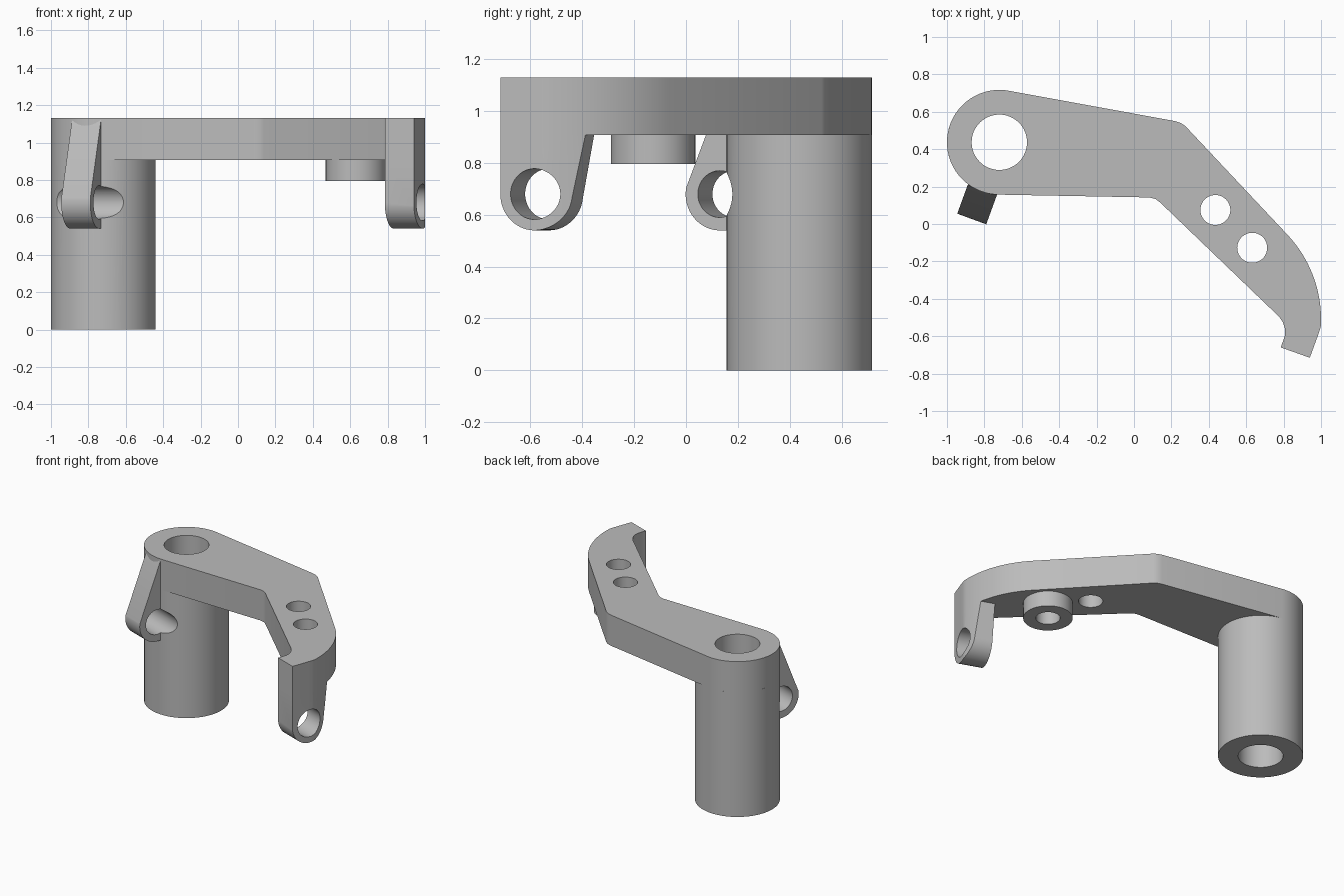
import bpy, bmesh, math
from mathutils import Matrix, Vector

if "Cube" in bpy.data.objects:
    bpy.data.objects.remove(bpy.data.objects["Cube"], do_unlink=True)

grey = bpy.data.materials.new("grey plastic")
grey.use_nodes = True
COLOUR = (0.5, 0.5, 0.5, 1)
grey.diffuse_color = COLOUR
grey.node_tree.nodes["Principled BSDF"].inputs["Base Color"].default_value = COLOUR

BOTTOM, TOP = 0.907, 1.13
POST = Vector((-0.72, 0.437, 0))
RADIUS = 0.28
TILT = math.radians(-20)          # both lugs are turned by this angle
LUG_WIDTH = 0.165


def prism(name, points, low, high, matrix=Matrix()):
    """Extrude a flat outline from low to high along its local z."""
    bm = bmesh.new()
    face = bm.faces.new([bm.verts.new((x, y, low)) for x, y in points])
    out = bmesh.ops.extrude_face_region(bm, geom=[face])
    top = [v for v in out["geom"] if isinstance(v, bmesh.types.BMVert)]
    bmesh.ops.translate(bm, verts=top, vec=(0, 0, high - low))
    bmesh.ops.recalc_face_normals(bm, faces=bm.faces)
    bm.transform(matrix)
    mesh = bpy.data.meshes.new(name)
    bm.to_mesh(mesh)
    bm.free()
    mesh.materials.append(grey)
    obj = bpy.data.objects.new(name, mesh)
    bpy.context.collection.objects.link(obj)
    return obj


def arc(cx, cy, r, start, end, steps):
    angles = [math.radians(start + (end - start) * i / steps) for i in range(steps + 1)]
    return [(cx + r * math.cos(a), cy + r * math.sin(a)) for a in angles]


def disc(x, y, r, steps=64):
    return arc(x, y, r, 0, 360, steps)[:-1]


def boolean(obj, cutter, operation="DIFFERENCE"):
    """Apply one boolean and discard the helper."""
    mod = obj.modifiers.new("cut", "BOOLEAN")
    mod.operation, mod.solver, mod.object = operation, "EXACT", cutter
    cutter.hide_render = True
    bpy.context.view_layer.update()
    mesh = bpy.data.meshes.new_from_object(
        obj.evaluated_get(bpy.context.evaluated_depsgraph_get()))
    obj.modifiers.clear()
    obj.data = mesh
    bpy.data.objects.remove(cutter, do_unlink=True)


def lug_frame(x, y):
    """Local x runs back along the lug, local y is up, local z is its width."""
    turn = Matrix.Rotation(TILT, 4, "Z")
    axes = Matrix(((0, 0, 1, 0), (1, 0, 0, 0), (0, 1, 0, 0), (0, 0, 0, 1)))
    return Matrix.Translation((x, y, 0)) @ turn @ axes


# Arm outline: round end, bent middle, curved tip
outline = arc(POST.x, POST.y, RADIUS, 79.5, 269, 48)
outline += [(0.08, 0.142), (0.115, 0.134), (0.14, 0.115)]
outline += [(0.775, -0.495), (0.796, -0.525), (0.807, -0.56), (0.807, -0.595)]
outline += [(0.785, -0.66), (0.94, -0.715), (0.982, -0.6), (0.994, -0.565)]
outline += arc(0.34, -0.51, 0.66, -3, 43, 20)
outline += [(0.275, 0.523), (0.25, 0.54), (0.22, 0.55)]

arm = prism("arm_plate", outline, BOTTOM, TOP)
post = prism("post", disc(POST.x, POST.y, RADIUS, 96), 0, BOTTOM)
boss = prism("boss", disc(0.632, -0.127, 0.163), 0.795, BOTTOM)

# Vertical holes
BORES = ((POST.x, POST.y, 0.148, (arm, post)),
         (0.435, 0.075, 0.08, (arm,)),
         (0.632, -0.127, 0.08, (arm, boss)))
for x, y, r, parts in BORES:
    for part in parts:
        boolean(part, prism("bore_cutter", disc(x, y, r), -0.5, 1.5))

# Tip lug: straight front, sloped back, trimmed to the arm outline
tip = lug_frame(0.785, -0.66)
profile = [(0, BOTTOM)] + arc(0.14, 0.68, 0.14, 180, 354, 32) + [(0.325, BOTTOM)]
tip_lug = prism("tip_lug", profile, 0, LUG_WIDTH, tip)
boolean(tip_lug, prism("trim", outline, 0.4, BOTTOM), "INTERSECT")
boolean(tip_lug, prism("pin_cutter", disc(0.14, 0.68, 0.098), -0.4, 0.4, tip))

# Post lug: sloped front, back sunk into the post
side = lug_frame(-0.945, 0.055)
profile = [(0.172, TOP)] + arc(0.14, 0.68, 0.14, 170, 270, 24) + [(0.25, 0.54), (0.25, TOP)]
post_lug = prism("post_lug", profile, 0, LUG_WIDTH, side)
for part in (post_lug, post):
    boolean(part, prism("pin_cutter", disc(0.14, 0.68, 0.09), -0.4, 0.6, side))

# Smooth the round walls, keep edges crisp
bpy.ops.object.select_all(action="DESELECT")
for part in (arm, post, boss, tip_lug, post_lug):
    part.select_set(True)
bpy.context.view_layer.objects.active = arm
bpy.ops.object.shade_smooth_by_angle(angle=math.radians(25))
